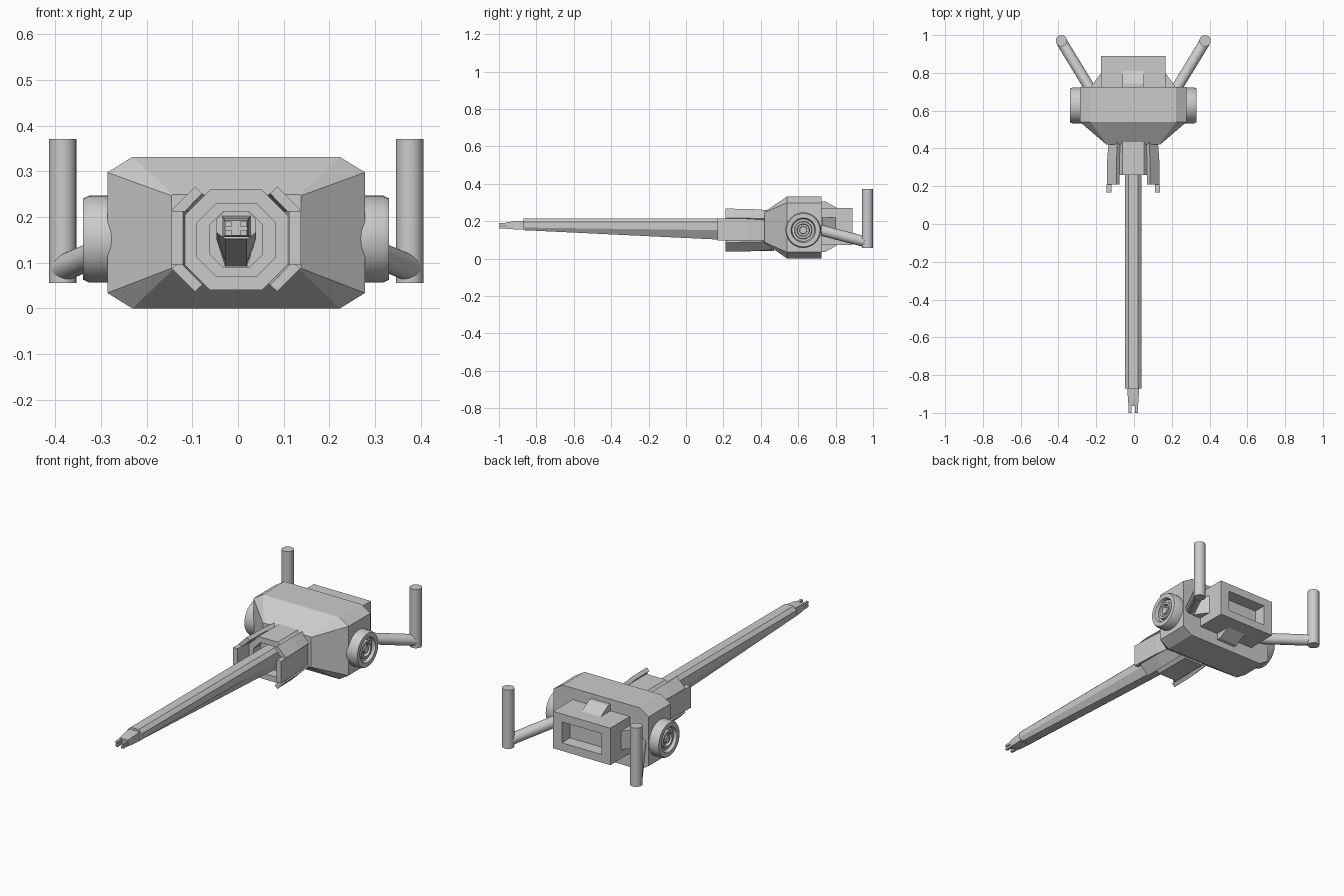
import bpy, bmesh, math
from mathutils import Vector

if "Cube" in bpy.data.objects:
    bpy.data.objects.remove(bpy.data.objects["Cube"], do_unlink=True)

CX, CZ = -0.004, 0.152


def loft(name, rings, smooth=False):
    """Skin a row of equal-length point rings and cap both ends."""
    bm = bmesh.new()
    rows = [[bm.verts.new(p) for p in ring] for ring in rings]
    for a, b in zip(rows, rows[1:]):
        n = len(a)
        for i in range(n):
            j = (i + 1) % n
            bm.faces.new((a[i], a[j], b[j], b[i]))
    bm.faces.new(rows[0])
    bm.faces.new(rows[-1])
    bmesh.ops.recalc_face_normals(bm, faces=bm.faces)
    mesh = bpy.data.meshes.new(name)
    bm.to_mesh(mesh)
    bm.free()
    obj = bpy.data.objects.new(name, mesh)
    bpy.context.collection.objects.link(obj)
    if smooth:
        bpy.context.view_layer.objects.active = obj
        bpy.ops.object.select_all(action="DESELECT")
        obj.select_set(True)
        bpy.ops.object.shade_smooth_by_angle(angle=math.radians(35))
    return obj


def rect(y, hx, z0, z1, cx=CX):
    return [(cx + x, y, z) for x, z in ((-hx, z0), (hx, z0), (hx, z1), (-hx, z1))]


def octagon(y, hx, z0, z1, cut_x, low, high):
    """Eight-sided section with its own lower and upper corner cuts."""
    right = [(hx - cut_x, z0), (hx, z0 + low), (hx, z1 - high), (hx - cut_x, z1)]
    left = [(-x, z) for x, z in reversed(right)]
    return [(CX + x, y, z) for x, z in right + left]


def tube(name, start, end, radius, sides=24):
    start, end = Vector(start), Vector(end)
    turn = (end - start).to_track_quat("Z", "Y")
    angles = [math.tau * i / sides for i in range(sides)]
    circle = [turn @ Vector((radius * math.cos(a), radius * math.sin(a), 0)) for a in angles]
    return loft(name, [[p + c for c in circle] for p in (start, end)], True)


# Main housing with chamfered corners and a tapered nose
loft("housing", [
    octagon(0.42, 0.142, 0.085, 0.25, 0.003, 0.003, 0.003),
    octagon(0.54, 0.282, 0, 0.332, 0.055, 0.034, 0.034),
    octagon(0.725, 0.282, 0, 0.332, 0.055, 0.034, 0.034),
])

# Rear box with a rectangular recess
loft("rear_box", [
    rect(0.70, 0.17, 0.072, 0.27),
    rect(0.89, 0.17, 0.072, 0.27),
    rect(0.89, 0.118, 0.115, 0.227),
    rect(0.82, 0.118, 0.115, 0.227),
])

# Wedges that brace the rear box above, below and on the sides
for label, s in (("upper", 1), ("lower", -1)):
    side = [(0.71, 0.09), (0.71, 0.135), (0.745, 0.135), (0.815, 0.096), (0.815, 0.09)]
    loft(label + "_wedge", [[(CX + x, y, 0.171 + s * z) for y, z in side]
                            for x in (-0.056, 0.056)])
for label, s in (("left", 1), ("right", -1)):
    plan = [(0.16, 0.71), (0.222, 0.71), (0.222, 0.73), (0.17, 0.80), (0.16, 0.80)]
    loft(label + "_wedge", [[(CX + s * x, y, z) for x, y in plan] for z in (0.12, 0.22)])

# Octagonal collar with a stepped opening
loft("collar", [
    octagon(0.47, 0.115, 0.04, 0.26, 0.058, 0.058, 0.058),
    octagon(0.26, 0.115, 0.04, 0.26, 0.058, 0.058, 0.058),
    octagon(0.26, 0.086, 0.07, 0.23, 0.042, 0.042, 0.042),
    octagon(0.32, 0.086, 0.07, 0.23, 0.042, 0.042, 0.042),
    octagon(0.32, 0.057, 0.09, 0.212, 0.028, 0.028, 0.028),
    octagon(0.36, 0.057, 0.09, 0.212, 0.028, 0.028, 0.028),
])

# Flared guard plates around the collar
corner = [(0.14, 0.065), (0.09, 0.115), (0.074, 0.10), (0.124, 0.049)]
for sx, side in ((1, "left"), (-1, "right")):
    for sz, level in ((1, "upper"), (-1, "lower")):
        loft(f"{side}_{level}_guard", [
            [(CX + sx * x * k, y, CZ + sz * z * k) for x, z in corner]
            for y, k in ((0.21, 1), (0.33, 0.99), (0.46, 0.92))])
    loft(side + "_guard", [
        rect(y, 0.013, CZ - 0.056, CZ + 0.062, CX + sx * x)
        for y, x in ((0.168, 0.129), (0.33, 0.122), (0.46, 0.108))])

# Long barrel, deeper towards its root
loft("barrel", [
    octagon(-0.87, 0.043, 0.152, 0.214, 0.019, 0.014, 0.018),
    octagon(0.17, 0.043, 0.102, 0.214, 0.019, 0.05, 0.018),
    octagon(0.37, 0.043, 0.091, 0.214, 0.019, 0.06, 0.018),
])

# Muzzle block and its four prongs
loft("muzzle", [
    rect(-0.86, 0.032, 0.156, 0.203),
    rect(-0.93, 0.028, 0.157, 0.198),
    rect(-0.963, 0.025, 0.160, 0.193),
])
for sx, side in ((1, "left"), (-1, "right")):
    for z, level in ((0.183, "upper"), (0.165, "lower")):
        loft(f"{side}_{level}_prong", [
            rect(y, 0.007, z - 0.005, z + 0.007, CX + sx * 0.017)
            for y in (-0.955, -1.0)])

# Side hubs with ring grooves, and the angled handles
hub = [(0.095, -0.02), (0.095, 0.04), (0.089, 0.053), (0.066, 0.053), (0.06, 0.035),
       (0.048, 0.035), (0.045, 0.047), (0.034, 0.047), (0.031, 0.03),
       (0.021, 0.03), (0.019, 0.045)]
angles = [math.tau * i / 32 for i in range(32)]
for s, side in ((1, "left"), (-1, "right")):
    loft(side + "_hub", [
        [(CX + s * (0.282 + d), 0.627 + r * math.cos(a), CZ + r * math.sin(a)) for a in angles]
        for r, d in hub], True)
    x = CX + s * 0.38
    tube(side + "_handle_arm", (CX + s * 0.2, 0.67, 0.165), (x, 0.966, 0.088), 0.029)
    tube(side + "_handle_grip", (x, 0.97, 0.056), (x, 0.97, 0.371), 0.03)
